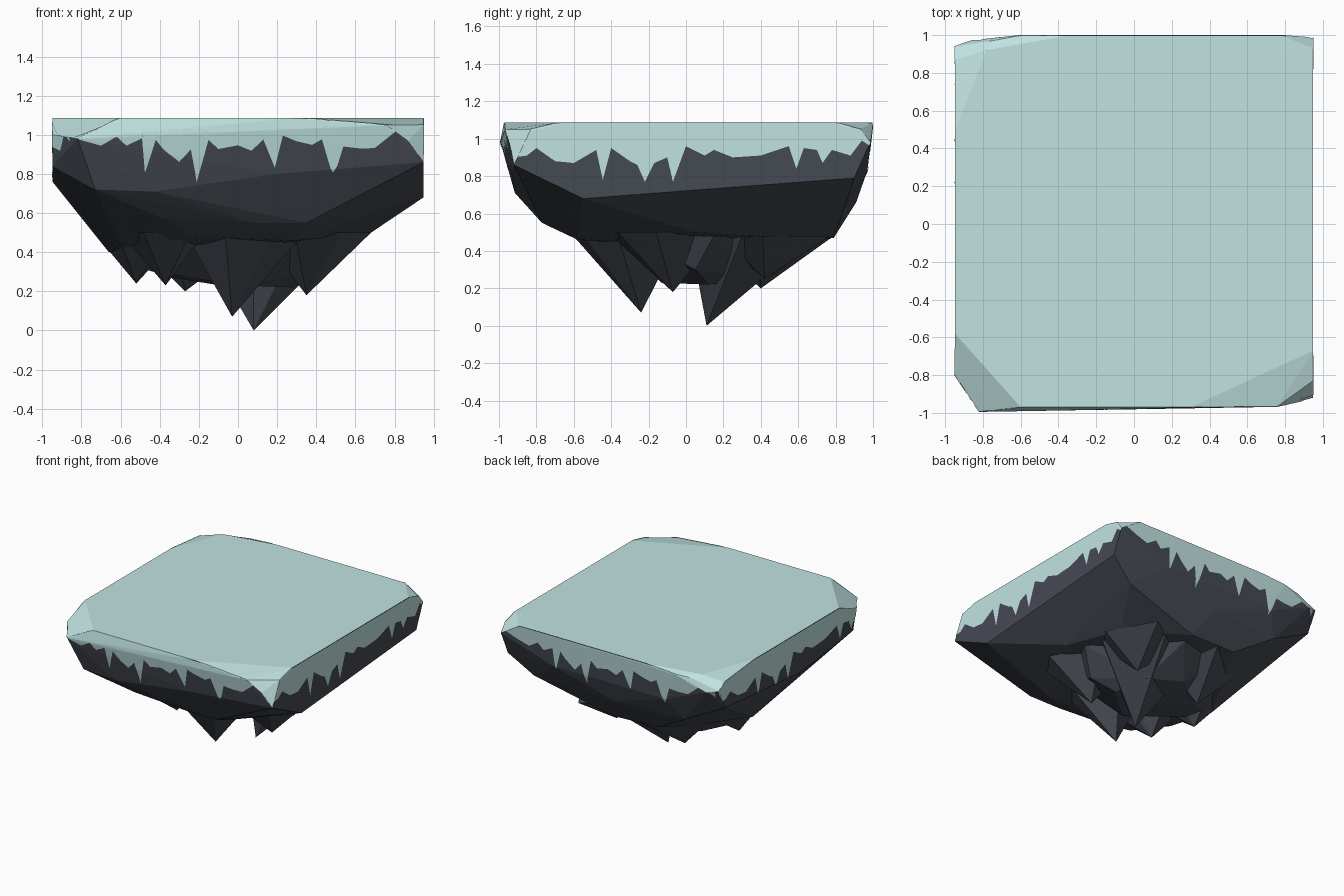
import bpy, bmesh
from mathutils import Vector
from mathutils.bvhtree import BVHTree


def material(name, rgb):
    m = bpy.data.materials.new(name)
    m.diffuse_color = (*rgb, 1)
    return m


ROCK = material("dark_rock", (0.06, 0.068, 0.086))
SNOW = material("pale_snow", (0.53, 0.77, 0.76))


def finish(bm, name, mats):
    me = bpy.data.meshes.new(name)
    bm.to_mesh(me)
    for m in mats:
        me.materials.append(m)
    bpy.context.collection.objects.link(bpy.data.objects.new(name, me))


def hull(points):
    bm = bmesh.new()
    for p in points:
        bm.verts.new(p)
    res = bmesh.ops.convex_hull(bm, input=bm.verts[:])
    junk = {v for v in res["geom_interior"] if isinstance(v, bmesh.types.BMVert)}
    bmesh.ops.delete(bm, geom=list(junk), context='VERTS')
    bmesh.ops.recalc_face_normals(bm, faces=bm.faces[:])
    return bm


# Island body: flat top, chamfered corners, faceted belly
top = [(-.6, -.97), (.3, -.97), (.948, -.67), (.948, .8), (.6, .998),
       (-.35, .998), (-.78, .92), (-.948, .5), (-.948, -.58)]
rim = [(-.948, -.8, 1.0), (-.82, -.992, .98), (.76, -.965, 1.05), (.948, -.83, 1.05),
       (.87, -.94, .97), (.948, -.92, .86), (.948, .93, 1.05), (.78, .998, 1.085),
       (.948, .985, .98), (-.75, .97, 1.06), (-.948, .87, 1.05), (-.948, .94, 1.0),
       (-.86, .97, .98), (-.6, .998, 1.07)]
belly = [(-.948, -.76, .84), (-.73, -.91, .72), (-.43, -.915, .71), (.2, -.93, .8),
         (.08, -.77, .55), (.35, -.77, .55), (-.38, -.76, .57), (.948, -.55, .68),
         (.948, .9, .79), (.5, .97, .83), (-.5, .97, .83), (-.948, .86, .84),
         (-.948, -.1, .76), (.75, .85, .64), (0, .91, .66), (-.6, .88, .66)]
floor = [(.12, -.6, .49), (-.25, -.61, .48), (.3, -.58, .46), (.68, .05, .5),
         (.55, .5, .47), (.1, .79, .47), (-.3, .78, .48), (-.66, .1, .4),
         (-.6, -.3, .44), (-.45, .5, .43), (.1, .1, .42)]
body = hull([(x, y, 1.087) for x, y in top] + rim + belly + floor)
for f in body.faces:
    f.material_index = int(f.normal.z > 0.2)
tree = BVHTree.FromBMesh(body)
finish(body, "island_body", [ROCK, SNOW])

# Low faceted keel that joins the spikes
keel = [(-.62, .1, .36), (-.43, .05, .3), (-.34, .28, .27), (-.12, .15, .235),
        (.1, .02, .23), (.28, .12, .22), (.46, .05, .3), (.2, .38, .25),
        (-.08, .48, .28), (0, -.13, .23), (-.68, .1, .45), (.6, .15, .48),
        (.1, .7, .46), (-.3, .62, .46), (-.1, -.4, .48), (.35, -.3, .48)]
finish(hull(keel), "rock_keel", [ROCK])

# Hanging rock spikes: tip, then base extents x0, x1, y0, y1, z
spikes = [((.08, .11, 0), (-.2, .56, .02, .68, .48)),
          ((-.03, -.24, .07), (-.27, .34, -.62, -.02, .5)),
          ((.35, -.07, .18), (.1, .68, -.42, .2, .5)),
          ((-.52, .07, .24), (-.72, -.3, -.25, .42, .48)),
          ((-.37, -.24, .23), (-.6, -.17, -.58, .05, .5)),
          ((-.27, .4, .2), (-.55, .1, .1, .79, .48)),
          ((.32, .42, .25), (.05, .62, .15, .77, .48))]
for i, (tip, (x0, x1, y0, y1, z)) in enumerate(spikes):
    cx, cy = (x0 + x1) / 2, (y0 + y1) / 2
    base = [(x0, cy + .06, z), (cx - .1, y0, z), (cx + .14, y0 + .06, z),
            (x1, cy - .05, z), (cx + .08, y1, z)]
    mid = Vector(tip).lerp(Vector((cx + .06, cy + .05, z)), .3)
    mid.x += .04
    finish(hull([tip, mid] + base), f"rock_spike_{i + 1}", [ROCK])

# Snow skirt with icicles: lower edge heights along the front and right sides
front = [(-.95, 1.02), (-.88, 1), (-.8, .97), (-.7, .94), (-.62, .99), (-.57, .94),
         (-.49, .98), (-.475, .79), (-.42, .97), (-.38, .92), (-.3, .85), (-.24, .92),
         (-.21, .74), (-.15, .97), (-.1, .92), (0, .94), (.07, .91), (.13, .97),
         (.19, .82), (.23, .99), (.3, .96), (.38, .94), (.43, .97), (.49, .76),
         (.54, .93), (.62, .92), (.7, .92), (.82, 1.02), (.9, .96), (.95, .9)]
right = [(-1, 1), (-.92, .9), (-.85, .91), (-.8, .95), (-.7, .88), (-.6, .87),
         (-.48, .94), (-.445, .78), (-.4, .95), (-.3, .88), (-.26, .86), (-.22, .77),
         (-.17, .87), (-.1, .9), (-.07, .77), (0, .96), (.1, .91), (.15, .94),
         (.25, .9), (.4, .91), (.55, .96), (.59, .84), (.63, .95), (.7, .94),
         (.73, .87), (.78, .94), (.88, .91), (.94, .99), (1, .95)]
FINE, ROWS = 5, 16


def skirt(name, profile, place):
    # resample the jagged edge, then lay the strip on the body's surface
    pts = [Vector(a).lerp(Vector(b), k / FINE)
           for a, b in zip(profile, profile[1:]) for k in range(FINE)]
    bm = bmesh.new()
    cols = []
    for s, low in pts + [Vector(profile[-1])]:
        col = []
        for k in range(ROWS + 1):
            p = Vector((*place(s), 1.084 + (low - 1.084) * k / ROWS))
            co, n, _, _ = tree.find_nearest(p)
            col.append(bm.verts.new(co + n * .003))
        cols.append(col)
    for a, b in zip(cols, cols[1:]):
        for k in range(ROWS):
            bm.faces.new((a[k], a[k + 1], b[k + 1], b[k]))
    bmesh.ops.recalc_face_normals(bm, faces=bm.faces[:])
    finish(bm, name, [SNOW])


skirt("front_snow_skirt", front, lambda s: (s, -1.0))
skirt("right_snow_skirt", right, lambda s: (.96, s))
skirt("back_snow_skirt", front, lambda s: (-s, 1.01))
skirt("left_snow_skirt", right, lambda s: (-.96, -s))
